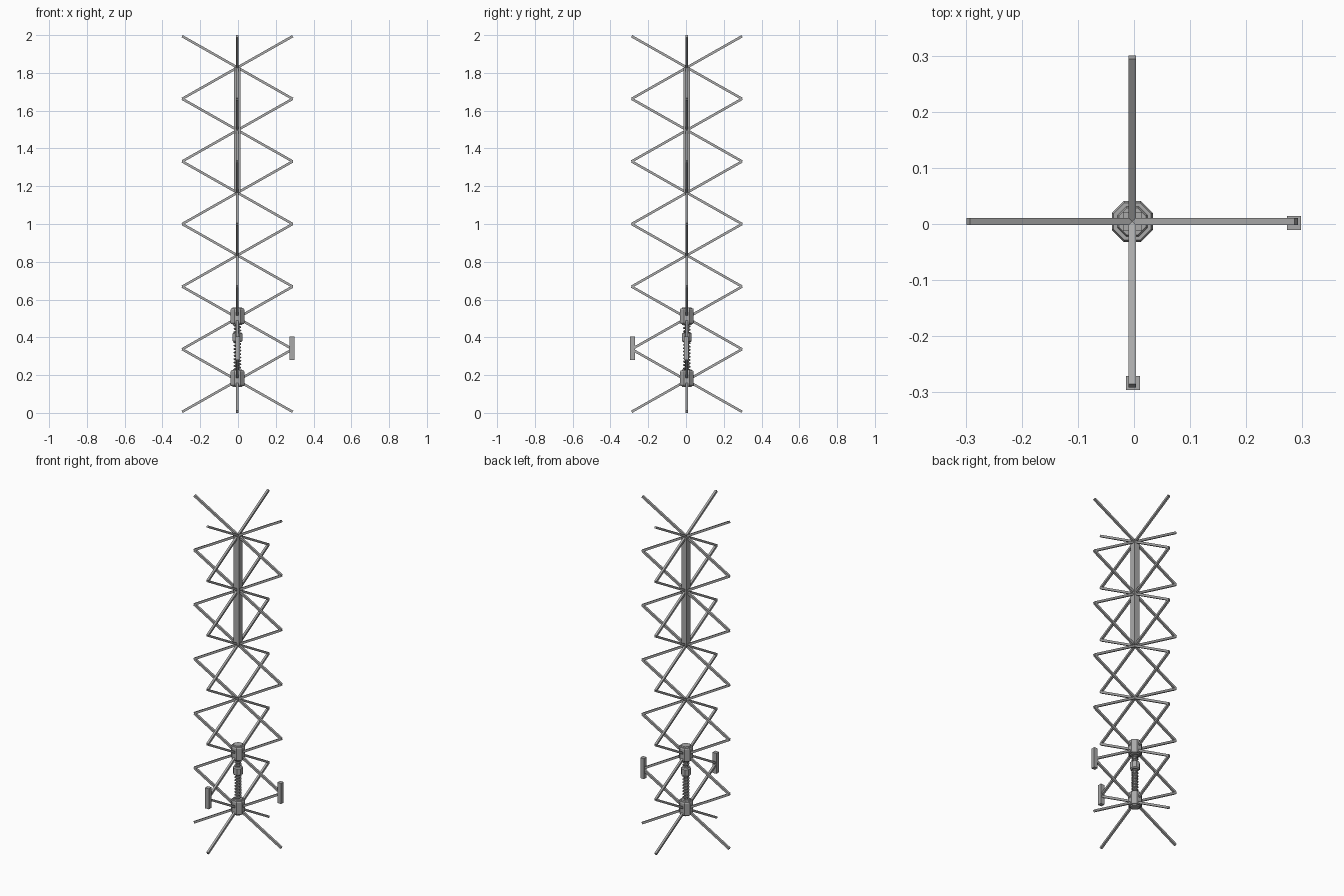
import bpy, bmesh, math
from mathutils import Vector, Matrix

if "Cube" in bpy.data.objects:
    bpy.data.objects.remove(bpy.data.objects["Cube"])

CX, CY = -0.003, 0.0045          # axis of the mast
PITCH = 0.3314                   # height of one scissor stage
HALF_X, HALF_Z = 0.2925, PITCH / 2
BAR = 0.013                      # bar thickness

steel = bpy.data.materials.new("steel_grey")
steel.diffuse_color = (0.4, 0.4, 0.4, 1)
steel.use_nodes = True
steel.node_tree.nodes["Principled BSDF"].inputs["Base Color"].default_value = steel.diffuse_color


def finish(bm, name):
    bmesh.ops.recalc_face_normals(bm, faces=bm.faces)
    me = bpy.data.meshes.new(name)
    bm.to_mesh(me)
    bm.free()
    me.materials.append(steel)
    ob = bpy.data.objects.new(name, me)
    bpy.context.collection.objects.link(ob)
    return ob


def box(name, centre, size, rot=Matrix()):
    bm = bmesh.new()
    m = Matrix.Translation(centre) @ rot @ Matrix.Diagonal((*size, 1))
    bmesh.ops.create_cube(bm, size=1, matrix=m)
    return finish(bm, name)


def lathe(name, profile, sides=8):
    """Closed solid of revolution, flats facing the axes; profile = (radius, z)."""
    bm = bmesh.new()
    rings = []
    for r, z in profile:
        angles = [(i + 0.5) * math.tau / sides for i in range(sides)]
        rings.append([bm.verts.new((CX + r * math.cos(a), CY + r * math.sin(a), z)) for a in angles])
    for a, b in zip(rings, rings[1:]):
        for i in range(sides):
            j = (i + 1) % sides
            bm.faces.new((a[i], a[j], b[j], b[i]))
    bm.faces.new(rings[0][::-1])
    bm.faces.new(rings[-1])
    return finish(bm, name)


# Scissor bars: six crossings in each of two perpendicular planes
length = 2 * math.hypot(HALF_X, HALF_Z)
tilt = math.atan2(HALF_Z, HALF_X)
for stage in range(6):
    z = 0.0057 + HALF_Z + stage * PITCH
    for plane, turn in (("x", 0), ("y", math.pi / 2)):
        for sign in (1, -1):
            rot = Matrix.Rotation(turn, 4, 'Z') @ Matrix.Rotation(sign * tilt, 4, 'Y')
            box(f"scissor_bar_{plane}", (CX, CY, z), (length, BAR, BAR), rot)

# Square upper column spanning the two top diamonds
box("upper_column", (CX, CY, 1.498), (0.034, 0.034, 0.663))

# Upright end plates on the lowest diamonds
box("end_plate_right", (0.2855, 0.0015, 0.3425), (0.025, 0.025, 0.125))
box("end_plate_front", (-0.0015, -0.2835, 0.3425), (0.025, 0.025, 0.125))

# Octagonal hubs with stepped, bevelled ends
for name, z in (("lower_hub", 0.183), ("upper_hub", 0.512)):
    half = [(0.0395, 0.034), (0.036, 0.041), (0.029, 0.041), (0.026, 0.047)]
    lathe(name, [(r, z - h) for r, h in reversed(half)] + [(r, z + h) for r, h in half])

# Damper rod and collar between the hubs
lathe("damper_rod", [(0.012, 0.2), (0.012, 0.5)])
lathe("damper_collar", [(0.022, 0.375), (0.028, 0.381), (0.028, 0.419), (0.022, 0.425)])

# Coil spring around the rod
curve = bpy.data.curves.new("spring_path", 'CURVE')
curve.dimensions = '3D'
curve.bevel_depth = 0.0042
curve.bevel_resolution = 1
curve.use_fill_caps = True
turns, steps = 14, 10
spline = curve.splines.new('POLY')
spline.points.add(turns * steps)
for i, p in enumerate(spline.points):
    a = i * math.tau / steps
    p.co = (CX + 0.0165 * math.cos(a), CY + 0.0165 * math.sin(a), 0.222 + 0.25 * i / (turns * steps), 1)
curve.materials.append(steel)
bpy.context.collection.objects.link(bpy.data.objects.new("coil_spring", curve))
